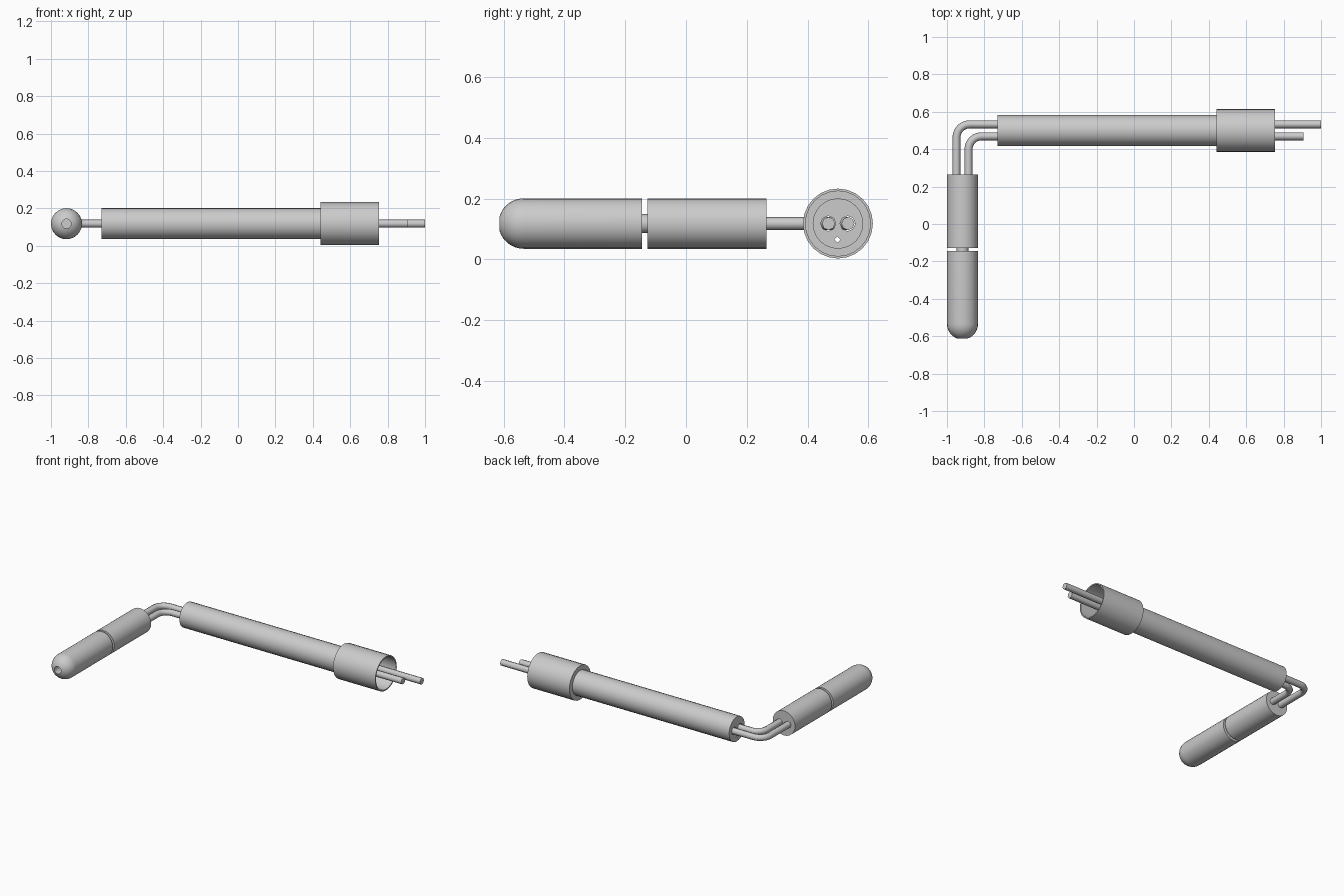
import bpy, bmesh, math
from mathutils import Matrix, Vector

if "Cube" in bpy.data.objects:
    bpy.data.objects.remove(bpy.data.objects["Cube"])

ZC = 0.118           # height of every axis
SIDES = 24
ALONG_X = Matrix.Rotation(math.pi / 2, 4, 'Y')
ALONG_Y = Matrix.Rotation(-math.pi / 2, 4, 'X')


def smooth(obj, angle=35):
    bpy.ops.object.select_all(action='DESELECT')
    obj.select_set(True)
    bpy.context.view_layer.objects.active = obj
    if obj.type == 'CURVE':
        bpy.ops.object.convert(target='MESH')
        obj = bpy.context.object
    bpy.ops.object.shade_smooth_by_angle(angle=math.radians(angle))
    return obj


def link(name, data, matrix=Matrix()):
    obj = bpy.data.objects.new(name, data)
    bpy.context.collection.objects.link(obj)
    obj.matrix_world = matrix
    return obj


def lathe(name, profile, matrix, closed=False):
    """Spin a (radius, distance along axis) profile."""
    bm = bmesh.new()
    vs = [bm.verts.new((r, 0, t)) for r, t in profile]
    pairs = list(zip(vs, vs[1:])) + ([(vs[-1], vs[0])] if closed else [])
    es = [bm.edges.new(p) for p in pairs]
    bmesh.ops.spin(bm, geom=vs + es, cent=(0, 0, 0), axis=(0, 0, 1),
                   angle=2 * math.pi, steps=SIDES)
    bmesh.ops.remove_doubles(bm, verts=bm.verts, dist=1e-5)
    bmesh.ops.recalc_face_normals(bm, faces=bm.faces)
    mesh = bpy.data.meshes.new(name)
    bm.to_mesh(mesh)
    bm.free()
    return smooth(link(name, mesh, matrix))


def add_path(curve, points, cyclic=False):
    s = curve.splines.new('POLY')
    s.points.add(len(points) - 1)
    for p, co in zip(s.points, points):
        p.co = (*co, 1)
    s.use_cyclic_u = cyclic


def circle(cx, cy, r, n):
    return [(cx + r * math.cos(2 * math.pi * i / n),
             cy + r * math.sin(2 * math.pi * i / n), 0) for i in range(n)]


# Long insulator rod: round section with two wire bores and one small bore
x0, x1 = -0.73, 0.47
rod = bpy.data.curves.new("insulator_rod", 'CURVE')
rod.dimensions, rod.fill_mode = '2D', 'BOTH'
add_path(rod, circle(0, 0, 0.083, SIDES), True)
for y in (-0.032, 0.032):
    add_path(rod, circle(0, y, 0.025, 8), True)
add_path(rod, circle(0.053, -0.002, 0.010, 4), True)
rod.extrude = (x1 - x0) / 2
smooth(link("insulator_rod", rod,
            Matrix.Translation(((x0 + x1) / 2, 0.5, ZC)) @ ALONG_X))

# Open collar around the end of the rod
lathe("collar", [(0.082, 0.44), (0.115, 0.44), (0.115, 0.755),
                 (0.107, 0.755), (0.107, 0.455), (0.082, 0.455)],
      Matrix.Translation((0, 0.5, ZC)) @ ALONG_X, closed=True)

# Two bent wires running from the probe through the rod
BEND = 0.07
for name, wx, wy, end in (("outer_wire", -0.949, 0.533, 1.0),
                          ("inner_wire", -0.885, 0.469, 0.905)):
    c = bpy.data.curves.new(name, 'CURVE')
    c.dimensions = '3D'
    c.bevel_depth, c.bevel_resolution, c.use_fill_caps = 0.0215, 2, True
    arc = [(wx + BEND - BEND * math.cos(a), wy - BEND + BEND * math.sin(a), ZC)
           for a in (i * math.pi / 12 for i in range(7))]
    add_path(c, [(wx, 0.24, ZC)] + arc + [(end, wy, ZC)])
    smooth(link(name, c), 50)

# Probe: plain sleeve, thin neck, rounded tip with a small recess
probe = Matrix.Translation((-0.917, 0, ZC)) @ ALONG_Y
R = 0.083
lathe("probe_sleeve", [(0, -0.127), (R, -0.127), (R, 0.265), (0, 0.265)], probe)
lathe("probe_neck", [(0, -0.17), (0.031, -0.17), (0.031, -0.10), (0, -0.10)], probe)
tip, hole = -0.617, 0.025
a0 = math.asin(hole / R)
dome = [(R * math.sin(a), tip + R - R * math.cos(a))
        for a in (a0 + (math.pi / 2 - a0) * i / 8 for i in range(9))]
lathe("probe_tip", [(0, tip + 0.06), (hole, tip + 0.06)] + dome
      + [(R, -0.144), (0, -0.144)], probe)
